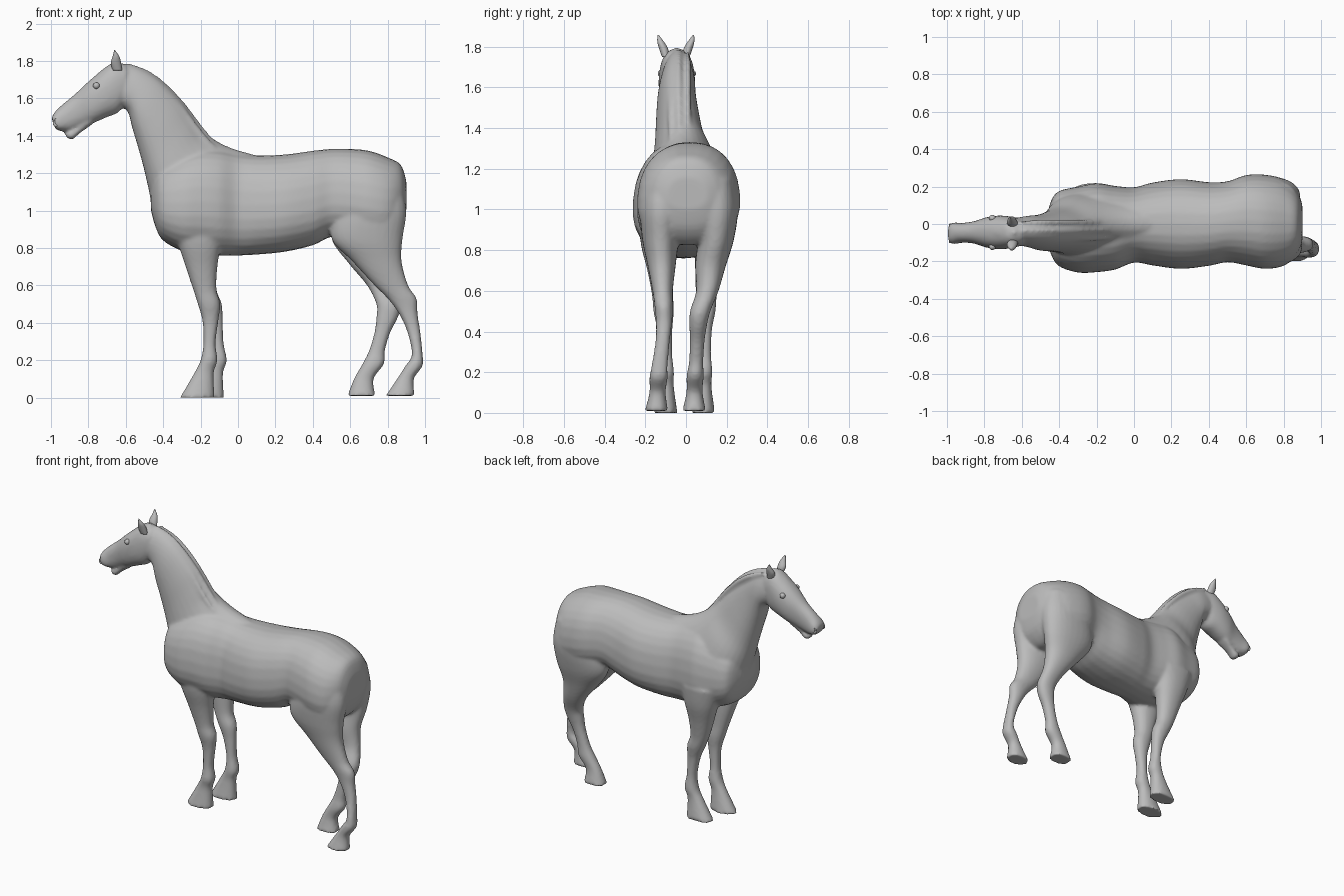
import bpy
import bmesh
import math
from mathutils import Vector

default_cube = bpy.data.objects.get("Cube")
if default_cube:
    bpy.data.objects.remove(default_cube, do_unlink=True)

# One matt grey for the whole animal
grey = bpy.data.materials.new("plain grey")
grey.use_nodes = True
grey.diffuse_color = (0.5, 0.5, 0.5, 1)
grey.node_tree.nodes["Principled BSDF"].inputs["Base Color"].default_value = grey.diffuse_color

SIDES = 28
STEPS = 5


def interpolate(rows):
    """Smooth the rows of a loft with a Catmull-Rom spline."""
    smooth = []
    last = len(rows) - 1
    for i in range(last):
        before, start = rows[max(i - 1, 0)], rows[i]
        end, after = rows[i + 1], rows[min(i + 2, last)]
        for step in range(STEPS):
            t = step / STEPS
            smooth.append([
                b + t * ((c - a) + t * ((2 * a - 5 * b + 4 * c - d) + t * (3 * b - a - 3 * c + d))) / 2
                for a, b, c, d in zip(before, start, end, after)])
    smooth.append(rows[last])
    return smooth


def power(value, exponent):
    return math.copysign(abs(value) ** exponent, value)


def loft(bm, rows, taper=0.0, squareness=2.0):
    """Closed tube; each row is upper x, z, lower x, z, centre y, half width."""
    rings = []
    for ax, az, bx, bz, centre, half in interpolate(rows):
        ring = []
        for side in range(SIDES):
            angle = math.tau * side / SIDES
            along = power(math.cos(angle), 2 / squareness)
            across = power(math.sin(angle), 2 / squareness)
            ring.append(bm.verts.new((
                (ax + bx) / 2 + along * (ax - bx) / 2,
                centre + across * half * (1 - taper * along),
                (az + bz) / 2 + along * (az - bz) / 2)))
        rings.append(ring)
    faces = [bm.faces.new(rings[0]), bm.faces.new(rings[-1][::-1])]
    for first, second in zip(rings, rings[1:]):
        for side in range(SIDES):
            following = (side + 1) % SIDES
            faces.append(bm.faces.new((first[side], second[side], second[following], first[following])))
    bmesh.ops.recalc_face_normals(bm, faces=faces)


def leg(bm, rows):
    """Leg from rows of height, front x, back x, centre y, half width."""
    loft(bm, [(front, z, back, z, y, half) for z, front, back, y, half in rows], squareness=2.2)


def lock(bm, points, radius):
    """Strand of mane following a path, thin at both ends."""
    rows = []
    for i, (x, y, z) in enumerate(points):
        r = radius * (0.5 if i in (0, len(points) - 1) else 1)
        rows.append((x + r, z + r, x - r, z - r, y, r))
    loft(bm, rows)


def finish(name, bm):
    mesh = bpy.data.meshes.new(name)
    bm.to_mesh(mesh)
    bm.free()
    mesh.materials.append(grey)
    mesh.shade_smooth()
    obj = bpy.data.objects.new(name, mesh)
    bpy.context.collection.objects.link(obj)
    return obj


body = bmesh.new()

# Barrel, chest and rump: x, belly, back, centre y, half width
torso = [
    (-.465, 1.0, 1.12, -.02, .07), (-.44, .91, 1.2, -.02, .15),
    (-.4, .84, 1.25, -.025, .2), (-.3, .785, 1.3, -.03, .228),
    (-.2, .77, 1.33, -.02, .236), (-.1, .76, 1.325, -.02, .222),
    (0, .76, 1.305, -.005, .2), (.1, .765, 1.295, 0, .22),
    (.25, .78, 1.3, 0, .238), (.4, .815, 1.32, 0, .222),
    (.5, .86, 1.33, .012, .215), (.6, .85, 1.33, .02, .24),
    (.7, .83, 1.32, .012, .25), (.8, .83, 1.285, .008, .23),
    (.87, .9, 1.245, .005, .17), (.9, 1.0, 1.16, .005, .1)]
loft(body, [(x, top, x, low, y, half) for x, low, top, y, half in torso], .1, 2.35)

# Neck from the poll down into the withers and chest
loft(body, [
    (-.64, 1.79, -.64, 1.56, -.04, .07), (-.53, 1.765, -.59, 1.53, -.04, .082),
    (-.42, 1.7, -.565, 1.44, -.045, .093), (-.31, 1.595, -.535, 1.34, -.04, .105),
    (-.23, 1.49, -.505, 1.23, -.03, .12), (-.16, 1.405, -.475, 1.1, -.01, .15),
    (-.05, 1.34, -.44, .95, 0, .17), (.1, 1.295, -.3, .85, 0, .16)], .2, 2.1)

# Head and lower lip
loft(body, [
    (-.6, 1.78, -.6, 1.58, -.045, .07), (-.67, 1.79, -.64, 1.525, -.045, .084),
    (-.74, 1.74, -.7, 1.5, -.045, .09), (-.8, 1.69, -.77, 1.47, -.045, .082),
    (-.875, 1.62, -.83, 1.45, -.045, .06), (-.945, 1.562, -.89, 1.43, -.047, .053),
    (-.985, 1.52, -.945, 1.425, -.05, .058), (-.997, 1.49, -.975, 1.435, -.05, .045)], 0, 2.3)
loft(body, [
    (-.8, 1.5, -.78, 1.46, -.047, .05), (-.86, 1.45, -.845, 1.415, -.048, .035),
    (-.905, 1.425, -.885, 1.38, -.05, .036), (-.925, 1.41, -.915, 1.39, -.05, .02)])

# Hind legs, the near one stepping back
leg(body, [
    (1.15, .6, .87, -.11, .09), (1.0, .52, .9, -.12, .105), (.85, .5, .88, -.125, .09),
    (.73, .61, .875, -.12, .07), (.6, .73, .91, -.115, .05), (.53, .8, .955, -.11, .045),
    (.45, .86, .96, -.108, .04), (.35, .906, .975, -.115, .035), (.23, .93, .987, -.13, .04),
    (.17, .895, .987, -.135, .045), (.1, .85, .94, -.14, .04), (.01, .79, .945, -.145, .057)])
leg(body, [
    (1.15, .6, .87, .13, .1), (1.0, .52, .89, .145, .11), (.85, .5, .87, .145, .09),
    (.72, .59, .84, .12, .075), (.6, .69, .85, .105, .055), (.5, .74, .87, .07, .05),
    (.43, .74, .855, .06, .043), (.35, .73, .815, .055, .036), (.25, .7, .785, .05, .035),
    (.18, .665, .78, .045, .042), (.1, .62, .725, .042, .04), (.01, .585, .735, .04, .058)])

# Forelegs: the far one is mirrored and set slightly back
foreleg = [
    (.95, -.36, -.06, -.15, .085), (.82, -.32, -.09, -.14, .08), (.7, -.28, -.11, -.125, .065),
    (.58, -.24, -.115, -.115, .052), (.5, -.215, -.095, -.11, .05), (.41, -.19, -.105, -.105, .038),
    (.29, -.185, -.12, -.103, .035), (.2, -.2, -.11, -.102, .043), (.13, -.235, -.13, -.1, .04),
    (0, -.31, -.125, -.1, .058)]
leg(body, foreleg)
far_leg = []
for z, front, back, y, half in foreleg:
    shift = .05 * min(max((.55 - z) / .3, 0), 1)
    far_leg.append((z, front + shift, back + shift, -.015 - y, half))
leg(body, far_leg)

# Mane locks along the crest and a short forelock
crest = [(-.6, 1.79), (-.5, 1.745), (-.4, 1.675), (-.3, 1.57), (-.2, 1.44), (-.12, 1.36)]
for offset, drop in ((-.055, .035), (-.015, .005), (.03, .02)):
    lock(body, [(x, offset - .02, z - drop) for x, z in crest], .013)
lock(body, [(-.64, -.045, 1.795), (-.72, -.045, 1.755), (-.77, -.045, 1.715)], .012)

# Fuse the parts into one continuous skin
skin = finish("body", body)
fuse = skin.modifiers.new("fuse", 'REMESH')
fuse.mode = 'VOXEL'
fuse.voxel_size = .011
fuse.use_smooth_shade = True
relax = skin.modifiers.new("relax", 'SMOOTH')
relax.factor = .5
relax.iterations = 4

# Ears, eyes and nostrils on each side of the head
for side, label in ((-1, "near"), (1, "far")):
    middle = -.05
    ear = bmesh.new()
    loft(ear, [
        (-.67, 1.75, -.62, 1.75, middle + side * .05, .018),
        (-.68, 1.79, -.625, 1.79, middle + side * .06, .022),
        (-.67, 1.825, -.635, 1.825, middle + side * .075, .016),
        (-.662, 1.858, -.658, 1.858, middle + side * .087, .003)])
    finish(label + "_ear", ear)

    eye = bmesh.new()
    bmesh.ops.create_uvsphere(eye, u_segments=16, v_segments=10, radius=.018)
    bmesh.ops.translate(eye, verts=eye.verts, vec=Vector((-.757, -.045 + side * .076, 1.668)))
    finish(label + "_eye", eye)

    nostril = bmesh.new()
    rim = []
    for i in range(11):
        turn = math.tau * i / 10
        rim.append((-.968 + .016 * math.cos(turn), middle + side * .046, 1.475 + .02 * math.sin(turn)))
    lock(nostril, rim, .006)
    finish(label + "_nostril", nostril)
